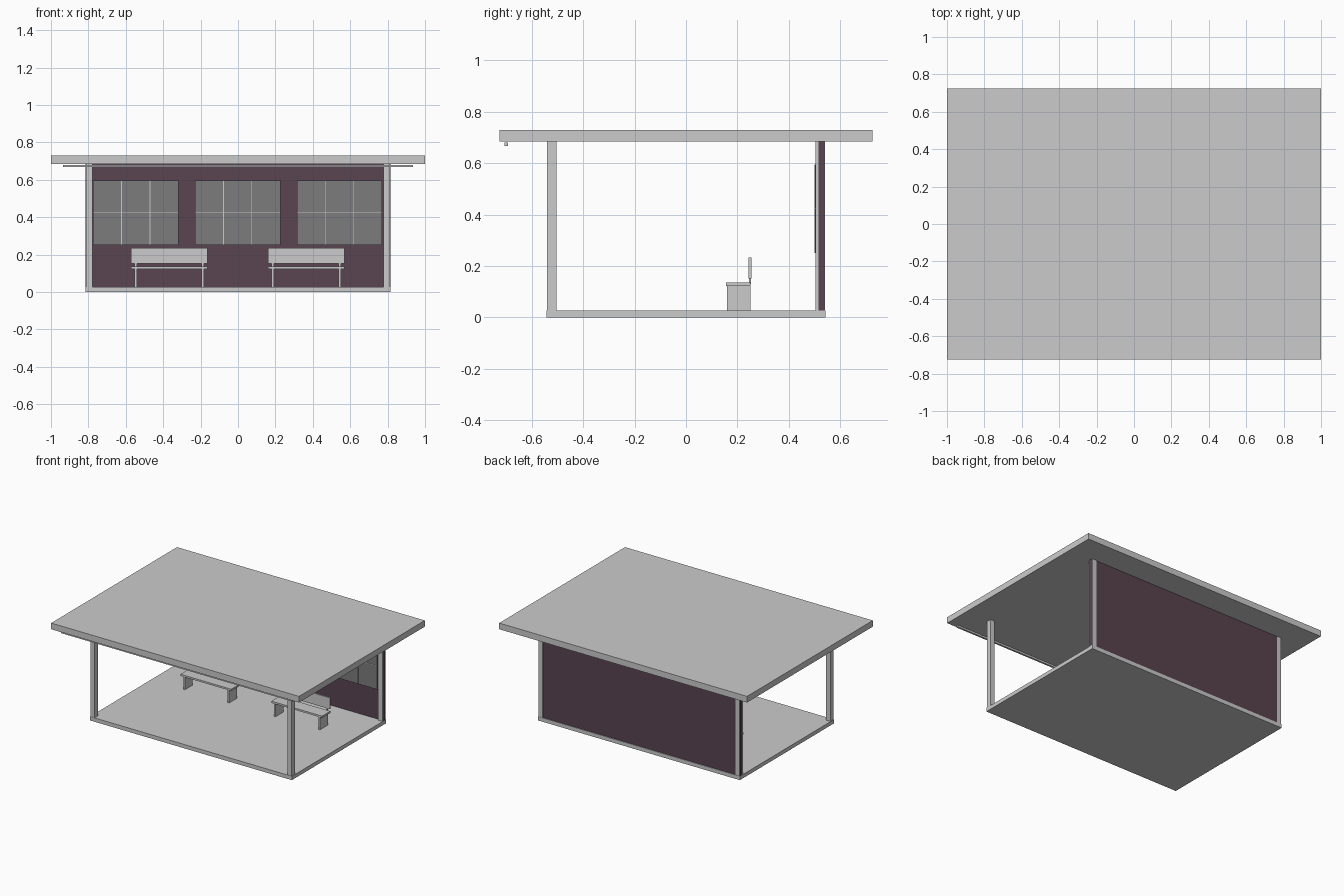
import bpy
import bmesh
from mathutils import Vector

cube = bpy.data.objects.get("Cube")
if cube:
    bpy.data.objects.remove(cube, do_unlink=True)


def material(name, rgb):
    mat = bpy.data.materials.new(name)
    mat.use_nodes = True
    mat.diffuse_color = (*rgb, 1)
    mat.node_tree.nodes["Principled BSDF"].inputs["Base Color"].default_value = (*rgb, 1)
    return mat


grey = material("light grey", (0.6, 0.6, 0.6))
dark = material("dark grey glass", (0.2, 0.2, 0.2))
plum = material("dark plum", (0.1, 0.058, 0.08))


def box(name, x, y, z, mat):
    """Box from its (min, max) range on each axis."""
    low, high = Vector((x[0], y[0], z[0])), Vector((x[1], y[1], z[1]))
    bm = bmesh.new()
    bmesh.ops.create_cube(bm, size=1)
    bmesh.ops.scale(bm, vec=high - low, verts=bm.verts)
    mesh = bpy.data.meshes.new(name)
    bm.to_mesh(mesh)
    bm.free()
    mesh.materials.append(mat)
    obj = bpy.data.objects.new(name, mesh)
    obj.location = (low + high) / 2
    bpy.context.collection.objects.link(obj)
    return obj


FLOOR, CEILING = 0.028, 0.685

# Floor slab, flat roof and the light strip below its front edge
box("floor", (-0.815, 0.815), (-0.543, 0.543), (0, FLOOR), grey)
box("roof", (-1, 1), (-0.725, 0.725), (CEILING, 0.73), grey)
box("light_strip", (-0.935, 0.935), (-0.706, -0.692), (0.667, 0.68), grey)

# Corner posts
for side, sx in (("left", 1), ("right", -1)):
    for end, sy in (("front", -1), ("back", 1)):
        xs = sorted((0.778 * sx, 0.812 * sx))
        ys = sorted((0.504 * sy, 0.541 * sy))
        box(f"{end}_{side}_post", xs, ys, (FLOOR, CEILING), grey)

# Back wall, showing past the posts at each end
box("back_wall", (-0.815, 0.815), (0.516, 0.538), (FLOOR, CEILING), plum)

# Three windows, each divided by two upright bars and one crossbar
for name, cx in (("right", -0.547), ("middle", -0.002), ("left", 0.543)):
    box(f"{name}_window", (cx - 0.228, cx + 0.228), (0.502, 0.517), (0.25, 0.595), dark)
    bar_y = (0.499, 0.503)
    for i, bx in enumerate((cx - 0.076, cx + 0.076)):
        box(f"{name}_window_bar_{i + 1}", (bx - 0.002, bx + 0.002), bar_y, (0.25, 0.595), grey)
    box(f"{name}_window_crossbar", (cx - 0.228, cx + 0.228), bar_y, (0.421, 0.425), grey)

# Two benches with slab legs and a raised backrest
for name, cx in (("right", -0.368), ("left", 0.365)):
    width = (cx - 0.205, cx + 0.205)
    box(f"{name}_bench_seat", width, (0.155, 0.25), (0.122, 0.135), grey)
    box(f"{name}_bench_backrest", width, (0.244, 0.254), (0.152, 0.234), grey)
    for i, lx in enumerate((cx - 0.179, cx + 0.179)):
        xs = (lx - 0.006, lx + 0.006)
        box(f"{name}_bench_leg_{i + 1}", xs, (0.159, 0.25), (FLOOR, 0.122), grey)
        box(f"{name}_bench_bracket_{i + 1}", xs, (0.246, 0.252), (0.13, 0.16), grey)
